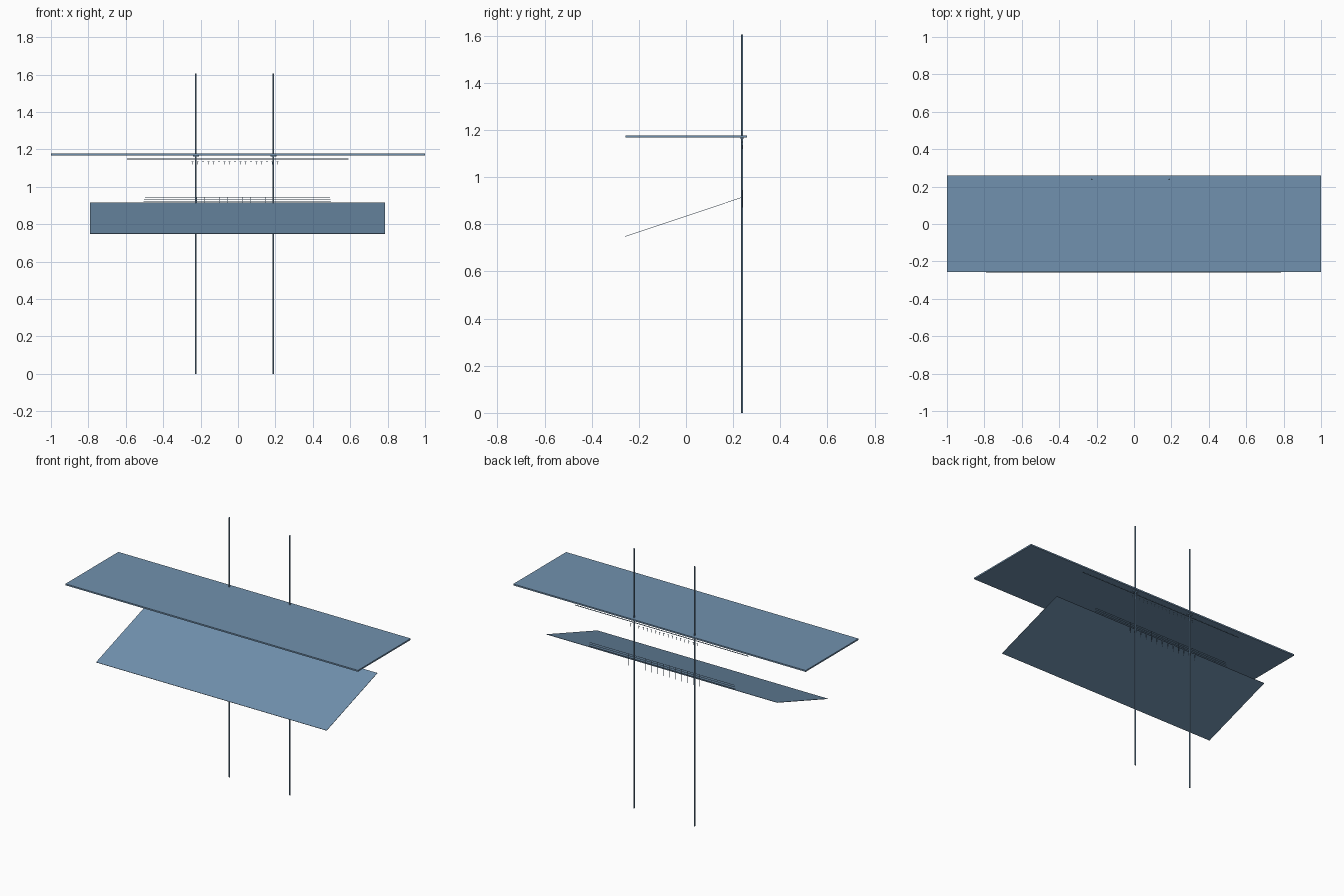
import bpy, math
from mathutils import Vector

if "Cube" in bpy.data.objects:
    bpy.data.objects.remove(bpy.data.objects["Cube"])

BACK = 0.238  # plane of the posts and rails

mat = bpy.data.materials.new("slate_blue")
mat.diffuse_color = (0.165, 0.285, 0.425, 1)
mat.use_nodes = True
mat.node_tree.nodes["Principled BSDF"].inputs["Base Color"].default_value = mat.diffuse_color


def box(name, x, y, z):
    """Box from (min, max) ranges."""
    bpy.ops.mesh.primitive_cube_add(size=1)
    o = bpy.context.object
    o.name = name
    o.location = [(r[0] + r[1]) / 2 for r in (x, y, z)]
    o.scale = [r[1] - r[0] for r in (x, y, z)]
    bpy.ops.object.transform_apply(location=True, rotation=True, scale=True)
    o.data.materials.append(mat)
    return o


def rod(name, a, b, r, sides=8):
    """Thin cylinder between two points."""
    a, b = Vector(a), Vector(b)
    bpy.ops.mesh.primitive_cylinder_add(vertices=sides, radius=r, depth=(b - a).length,
                                        location=(a + b) / 2)
    o = bpy.context.object
    o.name = name
    o.rotation_euler = (b - a).to_track_quat('Z', 'Y').to_euler()
    o.data.materials.append(mat)
    bpy.ops.object.shade_smooth_by_angle(angle=math.radians(50))
    return o


# Flat top shelf
box("top_shelf", (-1, 1), (-0.257, 0.259), (1.168, 1.177))

# Sloping lower shelf: thin board tilted down toward the front
front, back = Vector((0, -0.258, 0.748)), Vector((0, BACK, 0.914))
d = back - front
shelf = box("sloping_shelf", (-0.79, 0.787), (-d.length / 2, d.length / 2), (-0.001, 0.001))
shelf.rotation_euler.x = math.atan2(d.z, d.y)
shelf.location = (front + back) / 2

# Upright posts with small collars under the top shelf
for side, x in (("left", -0.225), ("right", 0.189)):
    rod(side + "_post", (x, BACK, 0), (x, BACK, 1.605), 0.0042, 12)
    box(side + "_collar", (x - 0.016, x + 0.016), (BACK - 0.006, BACK + 0.006), (1.161, 1.168))

# Upper rail and its row of small T-shaped hooks
rod("upper_rail", (-0.593, BACK, 1.148), (0.592, BACK, 1.148), 0.0022)
for i in range(17):
    x = -0.244 + i * 0.0285
    rod("hook_stem", (x, BACK, 1.118), (x, BACK, 1.136), 0.0013, 6)
    rod("hook_bar", (x - 0.005, BACK, 1.134), (x + 0.005, BACK, 1.134), 0.0013, 6)

# Lower rails behind the sloping shelf, with hanging pins
for z, w in ((0.922, 0.5), (0.933, 0.498), (0.944, 0.494)):
    rod("lower_rail", (-w - 0.004, BACK, z), (w - 0.003, BACK, z), 0.0015, 6)
for i in range(13):
    x = -0.262 + i * 0.041
    rod("pin", (x, BACK, 0.872), (x, BACK, 0.946), 0.0014, 6)
